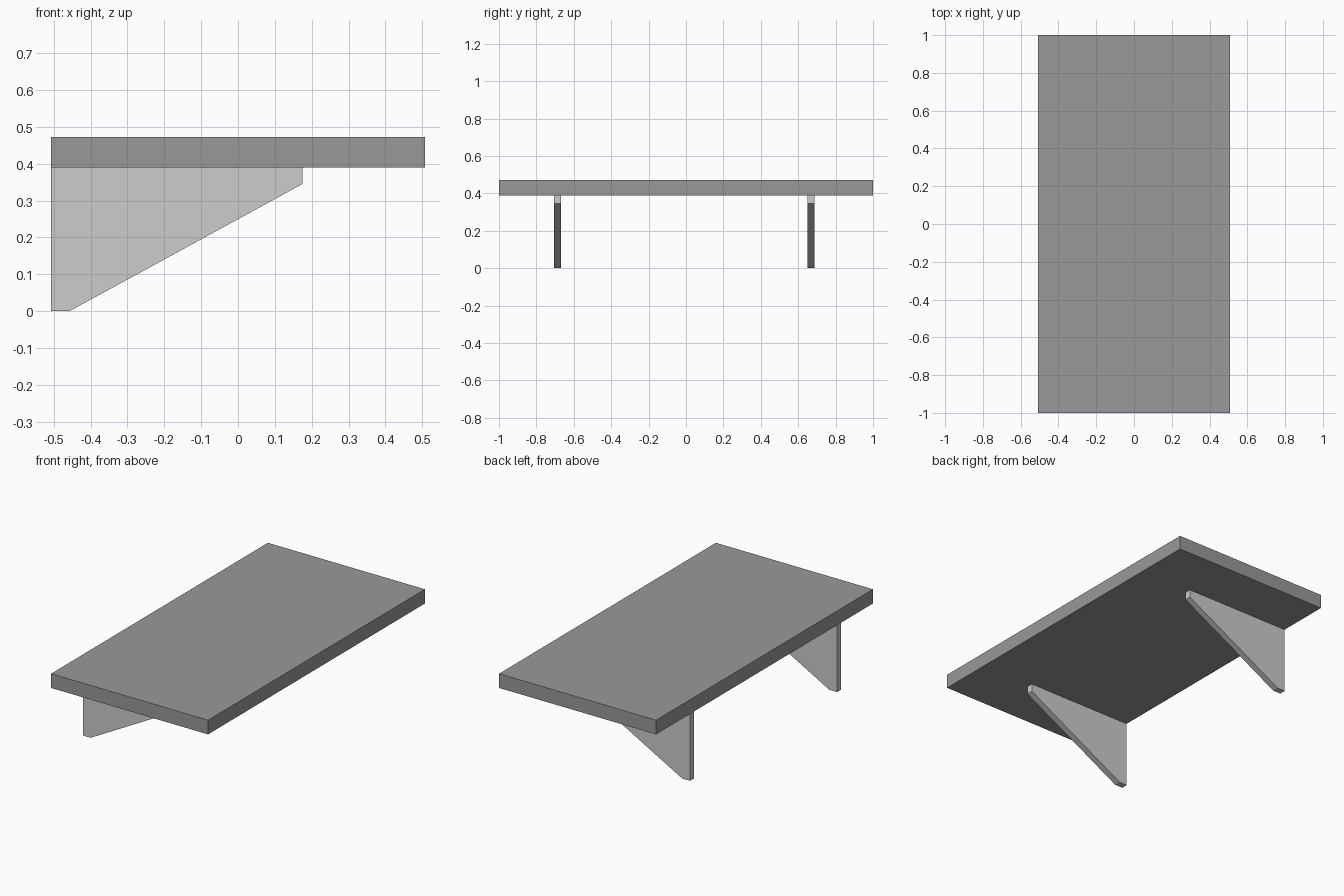
import bpy, bmesh

if "Cube" in bpy.data.objects:
    bpy.data.objects.remove(bpy.data.objects["Cube"])


def material(name, value):
    m = bpy.data.materials.new(name)
    m.diffuse_color = (value, value, value, 1)
    m.use_nodes = True
    m.node_tree.nodes["Principled BSDF"].inputs["Base Color"].default_value = m.diffuse_color
    return m


def extrude_profile(name, points, y0, y1, mat):
    """Extrude an (x, z) outline along y from y0 to y1."""
    bm = bmesh.new()
    face = bm.faces.new([bm.verts.new((x, y0, z)) for x, z in points])
    out = bmesh.ops.extrude_face_region(bm, geom=[face])
    verts = [v for v in out["geom"] if isinstance(v, bmesh.types.BMVert)]
    bmesh.ops.translate(bm, verts=verts, vec=(0, y1 - y0, 0))
    bmesh.ops.recalc_face_normals(bm, faces=bm.faces)
    mesh = bpy.data.meshes.new(name)
    bm.to_mesh(mesh)
    bm.free()
    mesh.materials.append(mat)
    ob = bpy.data.objects.new(name, mesh)
    bpy.context.collection.objects.link(ob)
    return ob


dark_grey = material("dark grey", 0.319)
light_grey = material("light grey", 0.604)

# Shelf board
BACK, UNDERSIDE = -0.507, 0.39
extrude_profile("shelf_board",
                [(BACK, UNDERSIDE), (0.507, UNDERSIDE), (0.507, 0.473), (BACK, 0.473)],
                -1.0, 1.0, dark_grey)

# Two tapered brackets, flush with the wall side of the board
bracket = [(BACK - 0.001, 0), (-0.457, 0), (0.175, 0.345),
           (0.175, UNDERSIDE), (BACK - 0.001, UNDERSIDE)]
for name, y in (("front_bracket", -0.687), ("back_bracket", 0.669)):
    extrude_profile(name, bracket, y - 0.019, y + 0.019, light_grey)
